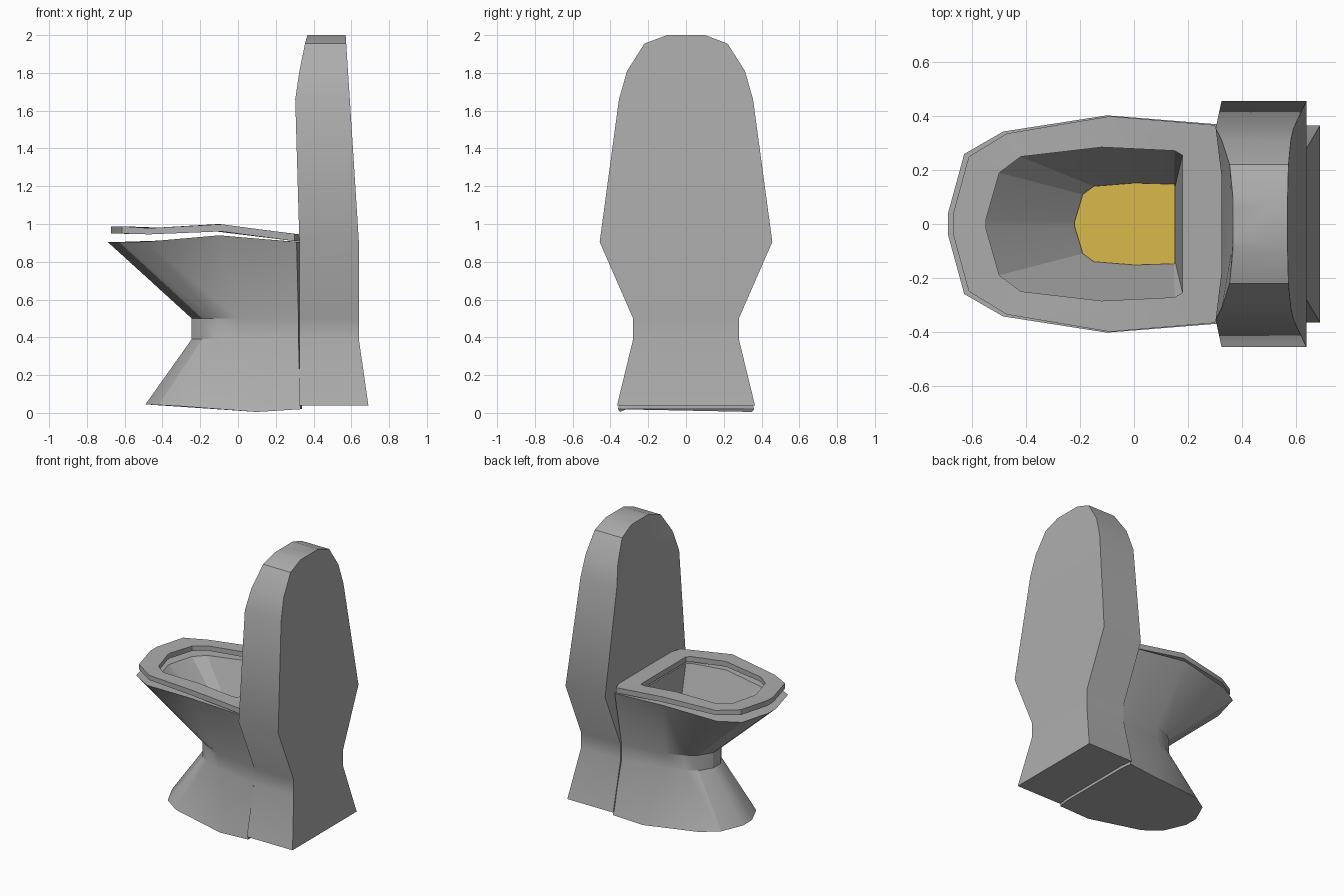
import bpy, bmesh, math

if "Cube" in bpy.data.objects:
    bpy.data.objects.remove(bpy.data.objects["Cube"])


def material(name, color):
    m = bpy.data.materials.new(name)
    m.diffuse_color = (*color, 1)
    m.use_nodes = True
    m.node_tree.nodes["Principled BSDF"].inputs["Base Color"].default_value = m.diffuse_color
    return m


ceramic = material("grey ceramic", (0.42, 0.42, 0.42))
yellow = material("yellow liquid", (0.69, 0.49, 0.073))


def interp(x, table):
    """Piecewise linear height along x."""
    if x <= table[0][0]:
        return table[0][1]
    for (a, za), (b, zb) in zip(table, table[1:]):
        if x <= b:
            return za + (zb - za) * (x - a) / (b - a)
    return table[-1][1]


def ring(half, z):
    """Mirror a half outline (x, y) across y=0; z is a number or a table over x."""
    full = half + [(x, -y) for x, y in reversed(half)]
    return [(x, y, interp(x, z) if isinstance(z, list) else z) for x, y in full]


def loft(name, rings, mat, closed=False, caps=(False, False), angle=25):
    bm = bmesh.new()
    loops = [[bm.verts.new(p) for p in r] for r in rings]
    pairs = list(zip(loops, loops[1:]))
    if closed:
        pairs.append((loops[-1], loops[0]))
    for a, b in pairs:
        n = len(a)
        for i in range(n):
            j = (i + 1) % n
            bm.faces.new((a[i], a[j], b[j], b[i]))
    if caps[0]:
        bm.faces.new(loops[0])
    if caps[1]:
        bm.faces.new(loops[-1])
    bmesh.ops.recalc_face_normals(bm, faces=bm.faces)
    me = bpy.data.meshes.new(name)
    bm.to_mesh(me)
    bm.free()
    me.materials.append(mat)
    ob = bpy.data.objects.new(name, me)
    bpy.context.collection.objects.link(ob)
    bpy.ops.object.select_all(action='DESELECT')
    ob.select_set(True)
    bpy.context.view_layer.objects.active = ob
    bpy.ops.object.shade_smooth_by_angle(angle=math.radians(angle))
    return ob


# Half outlines, front to back
foot = [(-.49, .05), (-.42, .2), (-.3, .28), (.1, .35), (.33, .36), (.34, .28)]
waist = [(-.245, .04), (-.19, .13), (-.12, .18), (0, .23), (.32, .275), (.33, .2)]
rim = [(-.69, .04), (-.63, .26), (-.485, .343), (-.1, .403), (.31, .37), (.325, .3)]
hole = [(-.55, .015), (-.5, .19), (-.42, .25), (-.12, .285), (.15, .272), (.18, .255)]
pool = [(-.22, .01), (-.19, .11), (-.15, .14), (0, .152), (.148, .148), (.153, .14)]
seat_edge = [(-.672, .035), (-.613, .25), (-.472, .336), (-.09, .4), (.3, .367), (.325, .3)]

# Heights along x
foot_z = [(-.49, .045), (-.3, .035), (.1, .005), (.34, .02)]
rim_z = [(-.5, .905), (-.1, .94), (.31, .905)]
seat_low = [(-.63, .95), (-.47, .945), (-.1, .962), (.31, .908)]
seat_top = [(-.61, .988), (-.47, .978), (-.1, 1.0), (.32, .945)]

# Pedestal and bowl
loft("bowl", [ring(foot, foot_z), ring(waist, .39), ring(waist, .5), ring(rim, rim_z),
              ring(hole, rim_z), ring(pool, .58)], ceramic, caps=(True, True))

# Liquid in the bowl
loft("liquid", [ring(pool, .58), ring(pool, .588)], yellow, caps=(True, True))

# Seat ring
loft("seat", [ring(seat_edge, seat_low), ring(seat_edge, seat_top),
              ring(hole, seat_top), ring(hole, seat_low)], ceramic, closed=True)

# Tank: z, half width, front x at the edge, front x in the middle, back x
rows = [(.04, .365, .325, .325, .69), (.39, .28, .325, .325, .64), (.5, .28, .325, .325, .64),
        (.905, .457, .325, .325, .64), (1.66, .355, .303, .325, .592),
        (1.81, .312, .325, .345, .582), (1.955, .22, .355, .36, .573), (2.0, .1, .367, .367, .57)]
tank = []
for z, w, fe, fm, b in rows:
    m = w * .5
    tank.append([(fe, w, z), (b, w, z), (b, -w, z), (fe, -w, z), (fm, -m, z), (fm, m, z)])
loft("tank", tank, ceramic, caps=(True, True), angle=32)
